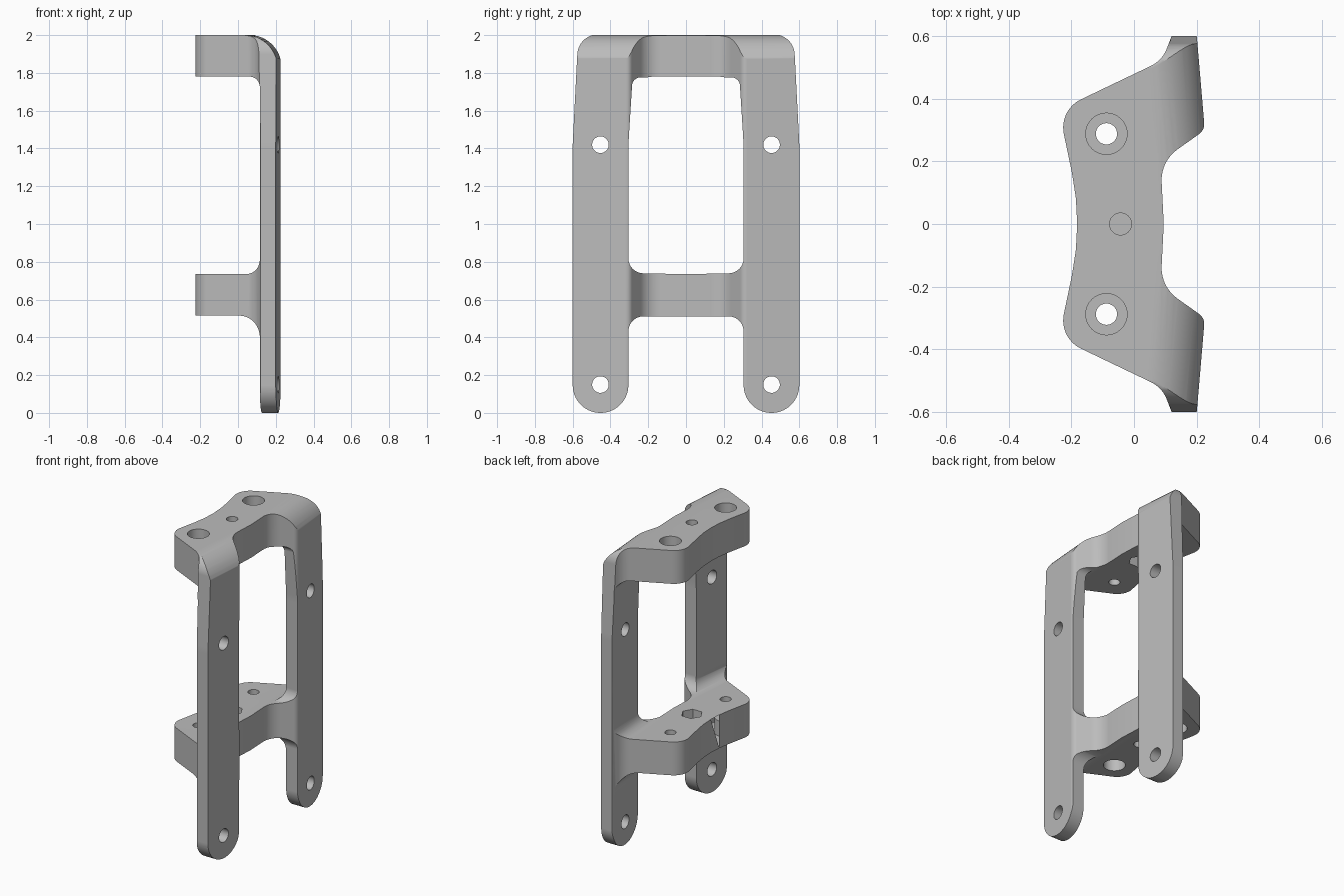
import bpy, bmesh, math
from mathutils import Vector

if "Cube" in bpy.data.objects:
    bpy.data.objects.remove(bpy.data.objects["Cube"], do_unlink=True)

grey = bpy.data.materials.new("plain grey")
grey.use_nodes = True
colour = (0.5, 0.5, 0.5, 1)
grey.diffuse_color = colour
grey.node_tree.nodes["Principled BSDF"].inputs["Base Color"].default_value = colour


def rounded(corners):
    """Turn (u, v, radius) corners into an outline with arcs."""
    out = []
    for i, (u, v, r) in enumerate(corners):
        p = Vector((u, v))
        if r == 0:
            out.append(p)
            continue
        a = (Vector(corners[i - 1][:2]) - p).normalized()
        b = (Vector(corners[(i + 1) % len(corners)][:2]) - p).normalized()
        half = (math.pi - a.angle(b)) / 2
        centre = p + (a + b).normalized() * r / math.cos(half)
        start = p + a * r * math.tan(half) - centre
        end = p + b * r * math.tan(half) - centre
        a0 = math.atan2(start.y, start.x)
        sweep = math.atan2(end.y, end.x) - a0
        sweep = (sweep + math.pi) % (2 * math.pi) - math.pi
        n = max(3, math.ceil(abs(sweep) / 0.13))
        for k in range(n + 1):
            t = a0 + sweep * k / n
            out.append(centre + Vector((math.cos(t), math.sin(t))) * r)
    return out


def mirrored(half):
    """Complete an outline across v = 0."""
    return half + [(u, -v, r) for u, v, r in reversed(half) if v > 0]


def prism(name, outline, place, levels):
    bm = bmesh.new()
    rings = [[bm.verts.new(place(p.x, p.y, w)) for p in outline] for w in levels]
    n = len(outline)
    for low, high in zip(rings, rings[1:]):
        for i in range(n):
            j = (i + 1) % n
            bm.faces.new((low[i], low[j], high[j], high[i]))
    bm.faces.new(rings[0])
    bm.faces.new(rings[-1])
    bmesh.ops.recalc_face_normals(bm, faces=bm.faces)
    mesh = bpy.data.meshes.new(name)
    bm.to_mesh(mesh)
    bm.free()
    mesh.materials.append(grey)
    ob = bpy.data.objects.new(name, mesh)
    bpy.context.collection.objects.link(ob)
    return ob


def along_z(u, v, w):
    return (u, v, w)


def along_x(u, v, w):
    return (w, v, u)


def along_y(u, v, w):
    # legs lean slightly inwards towards their outer edges
    return (u + 0.08 * (0.45 - abs(w)), w, v)


def combine(target, other, operation):
    mod = target.modifiers.new("shape", 'BOOLEAN')
    mod.operation = operation
    mod.solver = 'EXACT'
    mod.object = other
    bpy.ops.object.select_all(action='DESELECT')
    bpy.context.view_layer.objects.active = target
    target.select_set(True)
    bpy.ops.object.modifier_apply(modifier=mod.name)
    bpy.data.objects.remove(other, do_unlink=True)


def drill(u, v, radius, place, low, high, sides=32):
    ring = [Vector((u + radius * math.cos(2 * math.pi * i / sides),
                    v + radius * math.sin(2 * math.pi * i / sides)))
            for i in range(sides)]
    combine(frame, prism("cutter", ring, place, (low, high)), 'DIFFERENCE')


# Plan of the crossbars and legs
plan = mirrored([(-0.164, 0, 0.8), (-0.24, 0.364, 0.1), (0.09, 0.522, 0.1),
                 (0.122, 0.605, 0), (0.2, 0.605, 0.01), (0.226, 0.3, 0.04),
                 (0.085, 0.2, 0.12), (0.095, 0, 0)])
frame = prism("bracket_frame", rounded(plan), along_z, (-0.1, 2.1))

# Side profile: thin legs with two projecting crossbars
profile = [(-0.5, 2, 0), (0.222, 2, 0.18), (0.222, -0.05, 0), (0.127, -0.05, 0),
           (0.127, 0.515, 0.12), (-0.5, 0.515, 0), (-0.5, 0.735, 0),
           (0.127, 0.735, 0.08), (0.127, 1.78, 0.06), (-0.5, 1.78, 0)]
combine(frame, prism("side_profile", rounded(profile), along_y, (-0.7, 0, 0.7)),
        'INTERSECT')

# Face outline: round feet, tapered shoulders
face = mirrored([(0.511, 0.305, 0.08), (0, 0.305, 0.147), (0, 0.6, 0.147),
                 (1.42, 0.6, 0.8), (2.004, 0.57, 0.11)])
combine(frame, prism("face_outline", rounded(face), along_x, (-0.6, 0.6)),
        'INTERSECT')

# Window between the crossbars
window = mirrored([(0.739, 0.305, 0.08), (1.42, 0.305, 0.8), (1.776, 0.283, 0.045)])
combine(frame, prism("window", rounded(window), along_x, (-0.6, 0.6)), 'DIFFERENCE')

# Bolt holes through the legs and crossbars, with counterbores
for side in (-1, 1):
    for height in (0.15, 1.42):
        drill(height, side * 0.453, 0.044, along_x, 0.03, 0.4)
    drill(-0.088, side * 0.288, 0.034, along_z, -0.1, 2.1)
    drill(-0.088, side * 0.288, 0.066, along_z, 1.9, 2.1)
    drill(-0.088, side * 0.288, 0.066, along_z, 0.4, 0.615)

# Central hole with hexagonal nut pockets on the facing sides
drill(-0.043, 0, 0.035, along_z, -0.1, 2.1)
drill(-0.043, 0, 0.066, along_z, 0.655, 0.9, 6)
drill(-0.043, 0, 0.066, along_z, 1.7, 1.86, 6)

# Smooth curved surfaces, keep crisp edges
bpy.ops.object.select_all(action='DESELECT')
bpy.context.view_layer.objects.active = frame
frame.select_set(True)
bpy.ops.object.shade_smooth_by_angle(angle=math.radians(30))
weighted = frame.modifiers.new("even_shading", 'WEIGHTED_NORMAL')
weighted.keep_sharp = True
